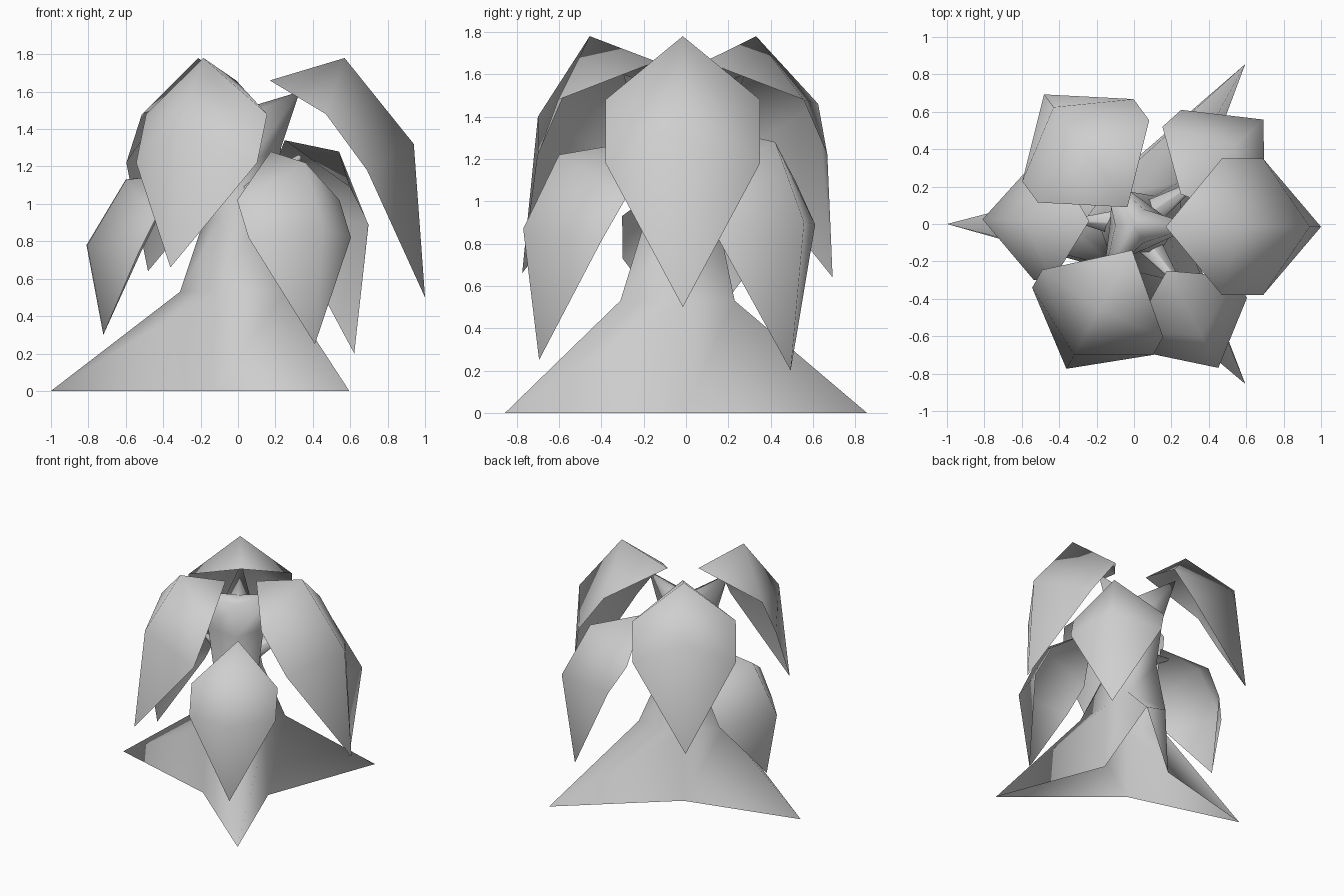
import bpy
import bmesh
from math import cos, sin, radians
from mathutils import Vector

cube = bpy.data.objects.get("Cube")
if cube:
    bpy.data.objects.remove(cube, do_unlink=True)

# One plain colour for the whole plant
GREY = (0.62, 0.62, 0.62, 1)
grey = bpy.data.materials.new("light_grey")
grey.use_nodes = True
grey.diffuse_color = GREY
grey.node_tree.nodes["Principled BSDF"].inputs["Base Color"].default_value = GREY


def finish(name, bm, angle):
    mesh = bpy.data.meshes.new(name)
    bm.to_mesh(mesh)
    bm.free()
    mesh.materials.append(grey)
    obj = bpy.data.objects.new(name, mesh)
    bpy.context.collection.objects.link(obj)
    bpy.ops.object.select_all(action='DESELECT')
    obj.select_set(True)
    bpy.context.view_layer.objects.active = obj
    bpy.ops.object.shade_smooth_by_angle(angle=radians(angle))
    return obj


def leaf(name, base, heading, ridge, sides, half_width):
    """Folded leaf: a centre ridge of (reach, z) points and two mirrored side edges."""
    a = radians(heading)
    along, across = Vector((cos(a), sin(a), 0)), Vector((-sin(a), cos(a), 0))
    bm = bmesh.new()

    def vert(reach, z, offset=0):
        return bm.verts.new(Vector((*base, z)) + along * reach + across * offset)

    mid = [vert(r, z) for r, z in ridge]
    for s in (1, -1):
        s1, s2 = [vert(r, z, s * half_width) for r, z in sides]
        for face in ((mid[0], mid[1], s1), (mid[1], mid[2], s2, s1), (mid[2], mid[3], s2)):
            bm.faces.new(face[::s])
    finish(name, bm, 100)


# Upper leaves
leaf("upper_leaf_left", (0.17, -0.015), 0,
     [(0, 1.66), (0.40, 1.78), (0.77, 1.32), (0.83, 0.50)],
     [(0.30, 1.48), (0.52, 1.18)], 0.365)
leaf("upper_leaf_front", (-0.01, -0.14), 241,
     [(0, 1.66), (0.36, 1.78), (0.64, 1.40), (0.725, 0.66)],
     [(0.325, 1.48), (0.435, 1.22)], 0.37)
leaf("upper_leaf_back", (-0.035, 0.09), 126.5,
     [(0, 1.66), (0.30, 1.78), (0.665, 1.46), (0.75, 0.64)],
     [(0.305, 1.48), (0.445, 1.22)], 0.37)

# Lower leaves
leaf("lower_leaf_right", (-0.24, 0.015), 179,
     [(0, 1.17), (0.36, 1.13), (0.57, 0.78), (0.48, 0.30)],
     [(0.19, 0.93), (0.29, 0.73)], 0.32)
leaf("lower_leaf_front", (0.175, -0.25), -62,
     [(0, 1.28), (0.396, 1.22), (0.588, 0.87), (0.503, 0.25)],
     [(0.20, 1.02), (0.33, 0.82)], 0.31)
leaf("lower_leaf_back", (0.25, 0.16), 42,
     [(0, 1.34), (0.39, 1.28), (0.595, 0.90), (0.50, 0.20)],
     [(0.168, 1.09), (0.303, 0.89)], 0.333)

# Trunk: six-sided hollow loft, three roots at the foot and three branches on top.
# Each ring: right root reach, side root x, side root y, root z,
# branch reach, branch z, sideways shift of the roots
rings = [(1.0, 0.595, 0.855, 0, 0.27, 0, 0),
         (0.31, 0.25, 0.27, 0.53, 0.25, 0.53, -0.04),
         (0.18, 0.11, 0.17, 0.92, 0.18, 0.92, -0.02),
         (0.13, 0.07, 0.12, 1.23, 0.23, 1.30, -0.01),
         (0.10, 0.05, 0.09, 1.47, 0.33, 1.60, -0.01)]
bm = bmesh.new()
loops = []
for back, side_x, side_y, root_z, reach, branch_z, shift in rings:
    roots = [(side_x, side_y), (-back, 0), (side_x, -side_y)]
    loop = []
    for i, (x, y) in enumerate(roots):
        a = radians(120 * i)
        loop.append(bm.verts.new((reach * cos(a), reach * sin(a) - 0.01, branch_z)))
        loop.append(bm.verts.new((x, y + shift, root_z)))
    loops.append(loop)
for low, high in zip(loops, loops[1:]):
    for i in range(6):
        j = (i + 1) % 6
        bm.faces.new((low[i], low[j], high[j], high[i]))
crown = bm.verts.new((0, 0, 1.50))
for i in range(6):
    bm.faces.new((loops[-1][i], loops[-1][(i + 1) % 6], crown))
finish("trunk", bm, 180)

# Twigs holding the lower leaves
for name, tip in (("twig_right", (-0.30, 0.02, 1.10)),
                  ("twig_front", (0.24, -0.32, 1.20)),
                  ("twig_back", (0.33, 0.22, 1.25))):
    start, end = Vector((0, 0, 1.0)), Vector(tip)
    bm = bmesh.new()
    bmesh.ops.create_cone(bm, cap_ends=True, segments=5, radius1=0.10, radius2=0.015,
                          depth=(end - start).length)
    twig = finish(name, bm, 80)
    twig.location = (start + end) / 2
    twig.rotation_euler = (end - start).to_track_quat('Z', 'Y').to_euler()
